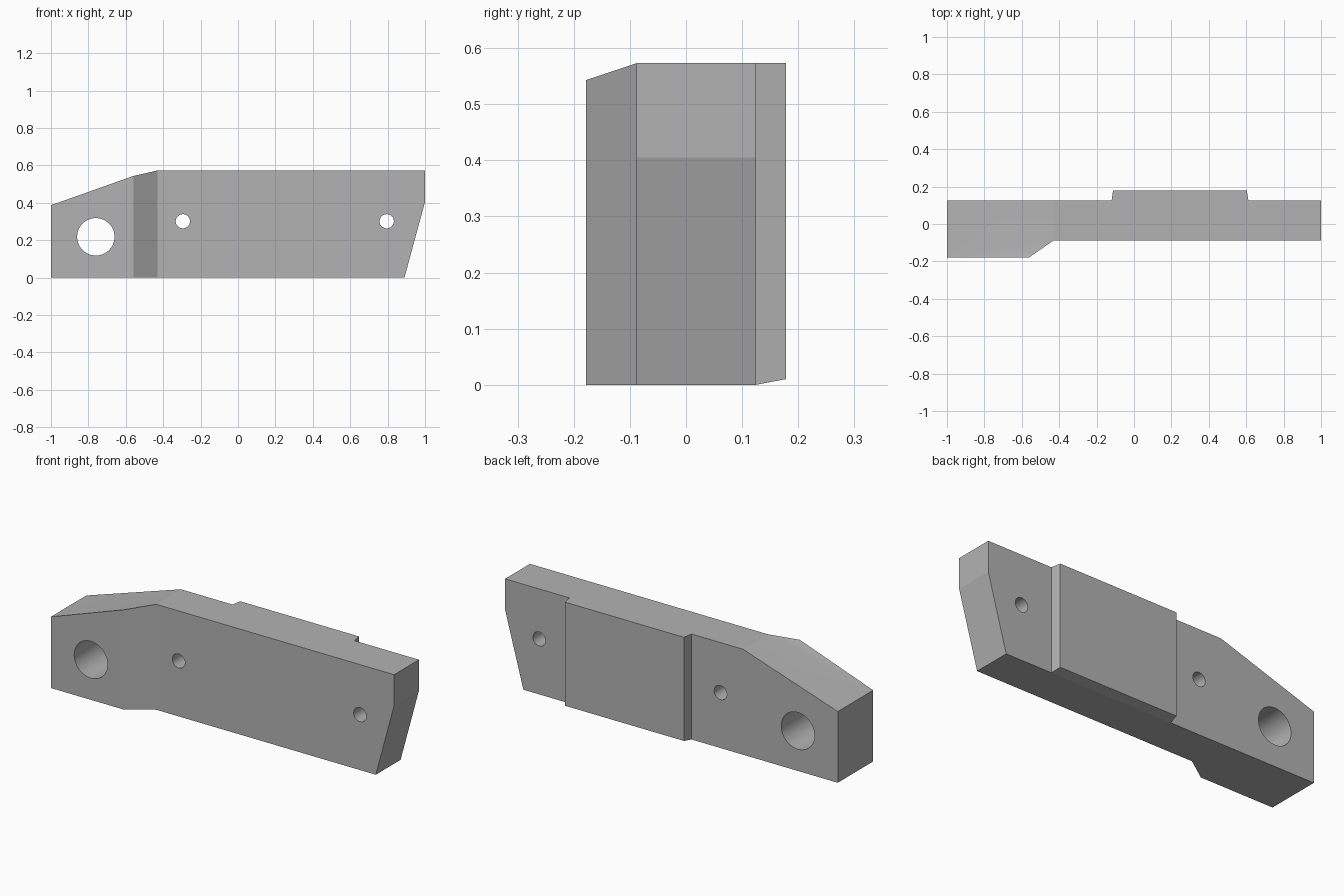
import bpy, bmesh, math
from mathutils import Vector

cube = bpy.data.objects.get("Cube")
if cube:
    bpy.data.objects.remove(cube, do_unlink=True)

mat = bpy.data.materials.new("plain grey")
mat.use_nodes = True
grey = (0.45, 0.45, 0.45, 1)
mat.diffuse_color = grey
mat.node_tree.nodes["Principled BSDF"].inputs["Base Color"].default_value = grey

FRONT, BOSS, BACK, PAD = -0.088, -0.178, 0.125, 0.178
TOP = 0.573

# Plan outline of the bar: (x, y, bottom z, top z)
outline = [
    (-1, BOSS, 0, 0.387), (-0.56, BOSS, 0, 0.543), (-0.43, FRONT, 0, TOP),
    (1, FRONT, 0, TOP), (1, BACK, 0, TOP),
    (0.612, BACK, 0, TOP), (0.603, PAD, 0.01, TOP),
    (-0.112, PAD, 0.01, TOP), (-0.12, BACK, 0, TOP),
    (-0.43, BACK, 0, TOP), (-1, BACK, 0, 0.387),
]
bm = bmesh.new()
low = [bm.verts.new((x, y, a)) for x, y, a, b in outline]
high = [bm.verts.new((x, y, b)) for x, y, a, b in outline]
n = len(outline)
for i in range(n):
    j = (i + 1) % n
    bm.faces.new((low[i], low[j], high[j], high[i]))
bm.faces.new(low[::-1])
bm.faces.new(high)


def crease(a, b):
    """Split the face shared by two corners along the line between them."""
    face = next(f for f in a.link_faces if b in f.verts)
    bmesh.utils.face_split(face, a, b)


crease(high[2], high[9])   # start of the sloping top
crease(high[0], high[2])   # small facet over the front boss
crease(low[5], low[8])     # slanted underside of the back pad

# Undercut right end
a, b = Vector((0.89, 0, 0)), Vector((1, 0, 0.405))
cut = bmesh.ops.bisect_plane(
    bm, geom=bm.verts[:] + bm.edges[:] + bm.faces[:], plane_co=a,
    plane_no=(b.z - a.z, 0, a.x - b.x), clear_outer=True)
rim = [e for e in cut["geom_cut"] if isinstance(e, bmesh.types.BMEdge)]
bmesh.ops.holes_fill(bm, edges=[e for e in bm.edges if e.is_boundary], sides=0)
bmesh.ops.recalc_face_normals(bm, faces=bm.faces[:])
mesh = bpy.data.meshes.new("bar")
bm.to_mesh(mesh)
bm.free()
mesh.materials.append(mat)
bar = bpy.data.objects.new("bar", mesh)
bpy.context.collection.objects.link(bar)

# Through holes: one large pivot hole and two bolt holes
holes = [("pivot_hole", -0.76, 0.218, 0.1),
         ("inner_bolt_hole", -0.295, 0.301, 0.038),
         ("outer_bolt_hole", 0.795, 0.301, 0.038)]
for name, x, z, r in holes:
    bpy.ops.mesh.primitive_cylinder_add(
        vertices=64, radius=r, depth=1, location=(x, 0, z),
        rotation=(math.pi / 2, 0, 0))
    cutter = bpy.context.object
    cutter.name = name + "_cutter"
    cutter.data.materials.append(mat)
    mod = bar.modifiers.new(name, "BOOLEAN")
    mod.operation, mod.solver, mod.object = "DIFFERENCE", "EXACT", cutter
    bpy.context.view_layer.objects.active = bar
    bpy.ops.object.modifier_apply(modifier=name)
    bpy.data.objects.remove(cutter, do_unlink=True)

bpy.ops.object.select_all(action="DESELECT")
bar.select_set(True)
bpy.context.view_layer.objects.active = bar
bpy.ops.object.shade_smooth_by_angle(angle=math.radians(10))
